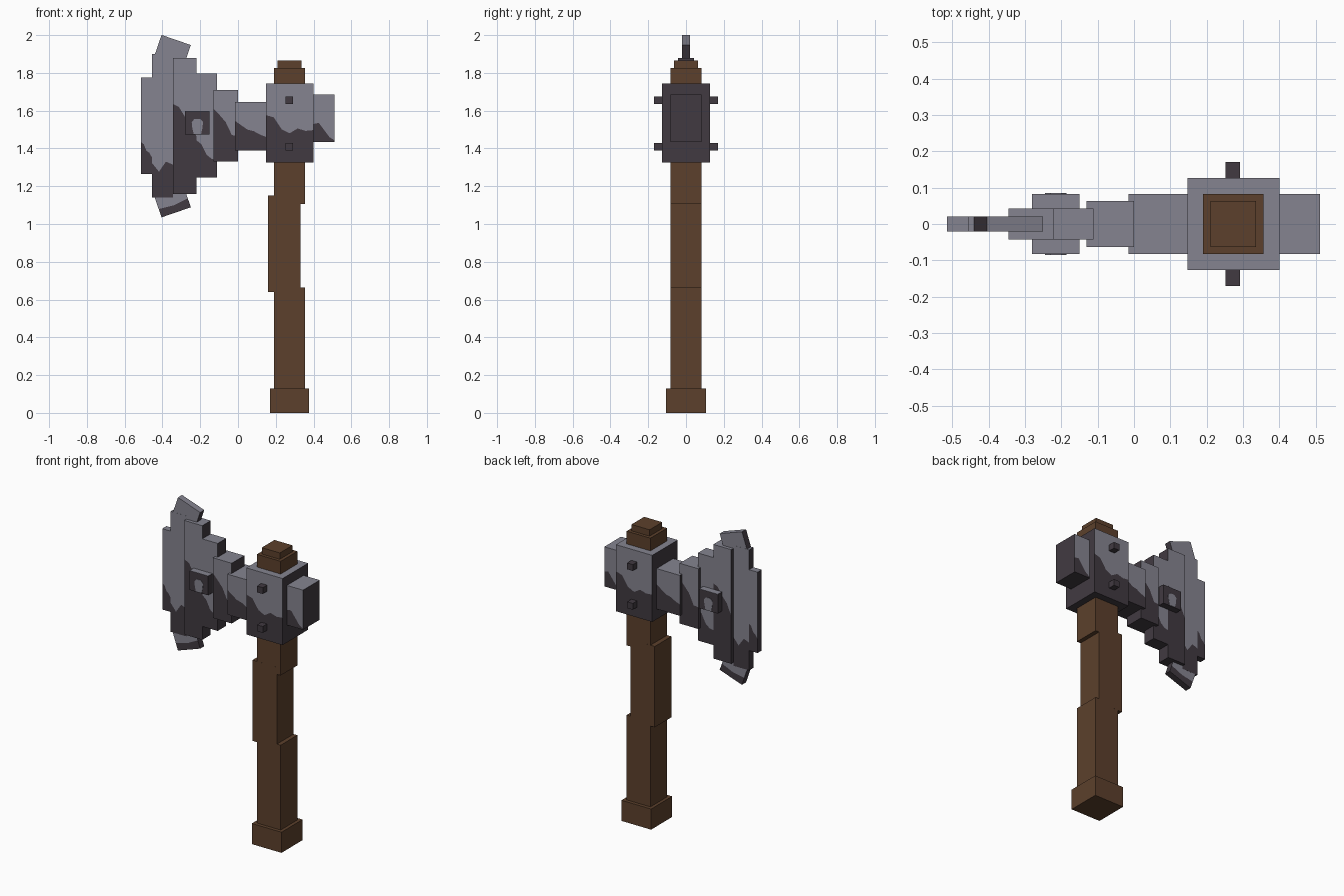
import bpy, bmesh
from math import radians
from mathutils import Matrix, Vector

cube = bpy.data.objects.get("Cube")
if cube:
    bpy.data.objects.remove(cube, do_unlink=True)


def material(name, rgb):
    m = bpy.data.materials.new(name)
    m.use_nodes = True
    m.diffuse_color = (*rgb, 1)
    bsdf = m.node_tree.nodes["Principled BSDF"]
    bsdf.inputs["Base Color"].default_value = (*rgb, 1)
    bsdf.inputs["Roughness"].default_value = 0.8
    return m


WOOD = material("brown wood", (0.107, 0.051, 0.025))
LIGHT = material("light steel", (0.235, 0.231, 0.279))
DARK = material("dark steel", (0.053, 0.042, 0.053))


def finish(name, bm, mats):
    bmesh.ops.recalc_face_normals(bm, faces=bm.faces[:])
    mesh = bpy.data.meshes.new(name)
    bm.to_mesh(mesh)
    bm.free()
    for m in mats:
        mesh.materials.append(m)
    obj = bpy.data.objects.new(name, mesh)
    bpy.context.collection.objects.link(obj)
    return obj


def block(name, x0, x1, z0, z1, hy, mat, y=0.0):
    """Plain one-colour box, half depth hy."""
    bm = bmesh.new()
    bmesh.ops.create_cube(bm, size=1)
    size = Matrix.Diagonal((x1 - x0, 2 * hy, z1 - z0, 1))
    place = Matrix.Translation(((x0 + x1) / 2, y, (z0 + z1) / 2))
    bm.transform(place @ size)
    return finish(name, bm, [mat])


def steel_block(name, x0, x1, z0, z1, hy, line, angle=0.0):
    """Steel box: light top, dark ends and underside, front and back cut along
    a ragged line given as height fractions (left to right for the viewer)."""
    bm = bmesh.new()
    n = len(line) - 1

    def side(y, heights):
        cut = [bm.verts.new((x0 + (x1 - x0) * i / n, y, z0 + (z1 - z0) * h))
               for i, h in enumerate(heights)]
        low = [bm.verts.new((x, y, z0)) for x in (x0, x1)]
        top = [bm.verts.new((x, y, z1)) for x in (x0, x1)]
        bm.faces.new(cut + [top[1], top[0]]).material_index = 0
        bm.faces.new(cut + [low[1], low[0]]).material_index = 1
        return cut, low, top

    fc, fl, ft = side(-hy, line)
    bc, bl, bt = side(hy, line[::-1])
    bm.faces.new((ft[0], ft[1], bt[1], bt[0])).material_index = 0
    bm.faces.new((fl[0], fl[1], bl[1], bl[0])).material_index = 1
    for e, c in ((0, 0), (1, -1)):
        bm.faces.new((fl[e], fc[c], ft[e], bt[e], bc[c], bl[e])).material_index = 1
    if angle:
        centre = Vector(((x0 + x1) / 2, 0, (z0 + z1) / 2))
        bmesh.ops.rotate(bm, verts=bm.verts[:], cent=centre,
                         matrix=Matrix.Rotation(radians(angle), 3, 'Y'))
    return finish(name, bm, [LIGHT, DARK])


# Wooden shaft
block("pommel", 0.17, 0.377, 0, 0.13, 0.105, WOOD)
block("handle_lower", 0.19, 0.356, 0.13, 0.665, 0.083, WOOD)
block("handle_middle", 0.16, 0.33, 0.64, 1.15, 0.0832, WOOD)
block("handle_upper", 0.19, 0.356, 1.105, 1.825, 0.083, WOOD)
block("handle_cap", 0.21, 0.336, 1.825, 1.865, 0.063, WOOD)

# Steel head, from the socket and poll out to the cutting edge
steel_block("socket", 0.147, 0.40, 1.325, 1.745, 0.127,
            [0.60, 0.57, 0.42, 0.37, 0.43, 0.40, 0.41])
steel_block("poll", 0.40, 0.512, 1.435, 1.685, 0.083, [0.38, 0.40, 0.25, 0.10, 0.03])
steel_block("neck_inner", -0.015, 0.147, 1.39, 1.645, 0.083,
            [0.61, 0.52, 0.43, 0.40, 0.33, 0.28])
steel_block("neck_outer", -0.13, 0.0, 1.33, 1.71, 0.063, [0.74, 0.65, 0.55, 0.37, 0.36])
steel_block("blade_root", -0.22, -0.112, 1.245, 1.797, 0.042, [0.36, 0.32, 0.22, 0.18, 0.17])
steel_block("blade_body", -0.345, -0.22, 1.16, 1.88, 0.042, [0.66, 0.64, 0.57, 0.52, 0.42])
steel_block("blade_front", -0.455, -0.345, 1.14, 1.90, 0.021, [0.24, 0.18, 0.25, 0.23])
steel_block("cutting_edge", -0.514, -0.455, 1.265, 1.775, 0.021, [0.33, 0.31, 0.24, 0.22, 0.17])

# Slanted blade tips, above and below
steel_block("tip_top", -0.432, -0.268, 1.838, 1.978, 0.0205, [0.2, 0.1, 0.1], 19)
steel_block("tip_bottom", -0.432, -0.268, 1.058, 1.198, 0.0205, [0.33, 0.28, 0.36], -19)

# Raised boss on the blade with a light spot on each face
steel_block("blade_boss", -0.28, -0.15, 1.475, 1.597, 0.083, [0.99, 0.99])
SPOT = [(-0.235, 1.477), (-0.195, 1.477), (-0.188, 1.51), (-0.185, 1.54), (-0.20, 1.557),
        (-0.23, 1.557), (-0.245, 1.54), (-0.243, 1.515)]
for label, s in (("front", -1), ("back", 1)):
    bm = bmesh.new()
    # the back spot is turned about the boss centre
    verts = [bm.verts.new((x if s < 0 else -0.43 - x, s * 0.082, z)) for x, z in SPOT]
    face = bm.faces.new(verts)
    ext = bmesh.ops.extrude_face_region(bm, geom=[face])["geom"]
    bmesh.ops.translate(bm, vec=(0, s * 0.003, 0),
                        verts=[g for g in ext if isinstance(g, bmesh.types.BMVert)])
    finish("boss_spot_" + label, bm, [LIGHT])

# Square rivets on both sides of the socket
for label, s in (("front", -1), ("back", 1)):
    for level, z in (("upper", 1.655), ("lower", 1.41)):
        block(f"rivet_{label}_{level}", 0.252, 0.292, z - 0.02, z + 0.02,
              0.025, DARK, y=s * 0.145)
